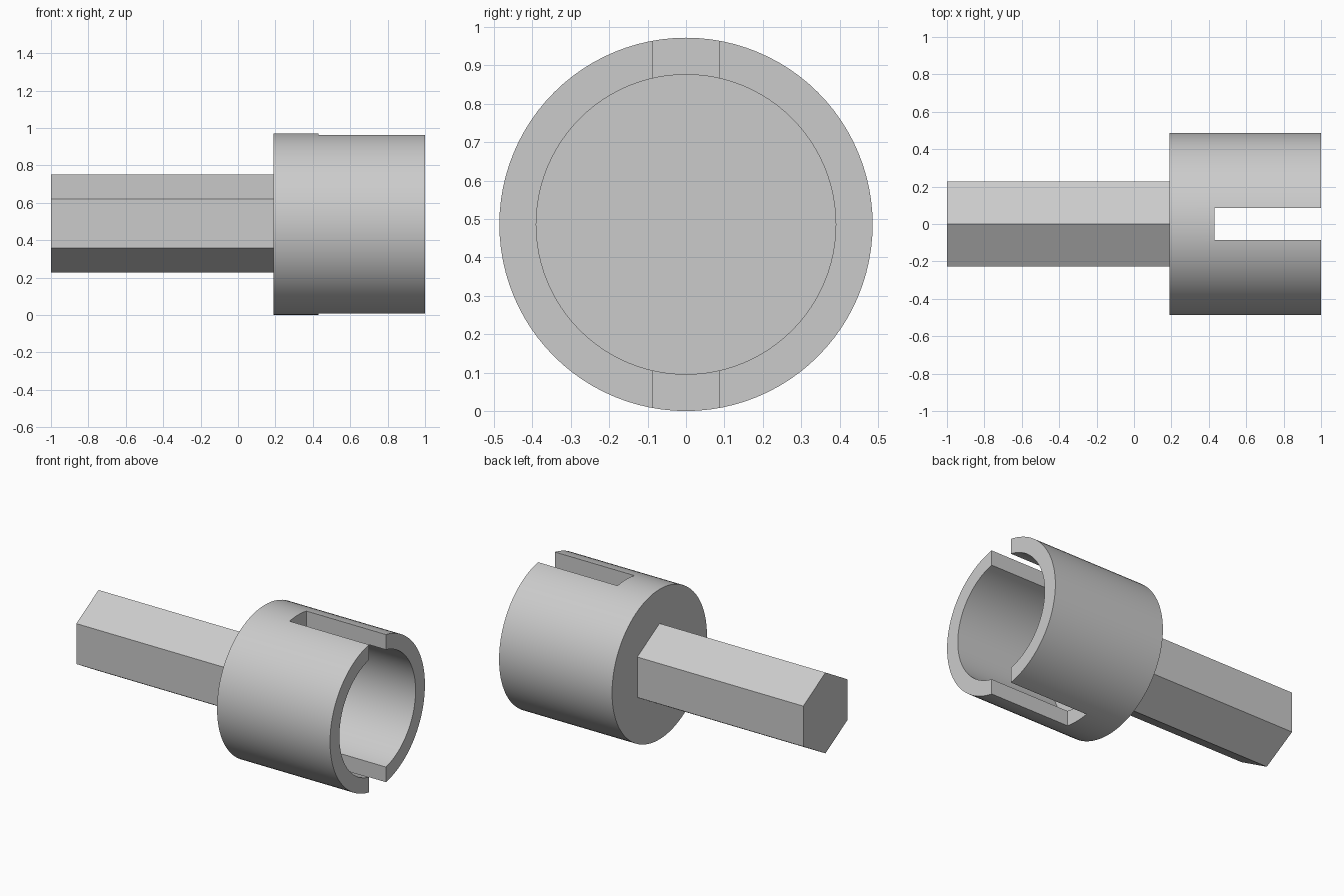
import bpy
import bmesh
import math
from mathutils import Matrix, Vector

if "Cube" in bpy.data.objects:
    bpy.data.objects.remove(bpy.data.objects["Cube"])

AXIS_Z = 0.486                 # height of the shared axis
RADIUS, BORE = 0.486, 0.39     # cup radii
BACK, FLOOR, SLOT_END, RIM = 0.19, 0.29, 0.43, 1.0
SLOT_WIDTH = 0.172
HEX_RADIUS = 0.262

grey = bpy.data.materials.new("light grey")
grey.use_nodes = True
colour = (0.6, 0.6, 0.6, 1)
grey.diffuse_color = colour
grey.node_tree.nodes["Principled BSDF"].inputs["Base Color"].default_value = colour


def make_object(name, bm):
    bmesh.ops.recalc_face_normals(bm, faces=bm.faces)
    mesh = bpy.data.meshes.new(name)
    bm.to_mesh(mesh)
    bm.free()
    mesh.materials.append(grey)
    obj = bpy.data.objects.new(name, mesh)
    bpy.context.collection.objects.link(obj)
    return obj


# Slotted cup: lathe the wall and floor around the x axis
bm = bmesh.new()
profile = [(BACK, 0), (BACK, RADIUS), (RIM, RADIUS), (RIM, BORE), (FLOOR, BORE), (FLOOR, 0)]
verts = [bm.verts.new((x, 0, AXIS_Z + r)) for x, r in profile]
edges = [bm.edges.new(pair) for pair in zip(verts, verts[1:])]
bmesh.ops.spin(bm, geom=verts + edges, cent=(0, 0, AXIS_Z), axis=(1, 0, 0),
               angle=math.tau, steps=96, use_duplicate=False)
bmesh.ops.remove_doubles(bm, verts=bm.verts, dist=0.0001)
# Merge each end into one flat disc
for x in (BACK, FLOOR):
    centre = [v for v in bm.verts if (v.co - Vector((x, 0, AXIS_Z))).length < 0.001]
    fan = [f for v in centre for f in v.link_faces]
    bmesh.ops.dissolve_faces(bm, faces=fan, use_verts=True)
cup = make_object("slotted_cup", bm)

# One long box cuts the top and bottom slots
bm = bmesh.new()
length = RIM - SLOT_END + 0.2
bmesh.ops.create_cube(bm, size=1, matrix=Matrix.Translation((SLOT_END + length / 2, 0, AXIS_Z))
                      @ Matrix.Diagonal((length, SLOT_WIDTH, 2, 1)))
cutter = make_object("slot_cutter", bm)
cutter.hide_render = True

cut = cup.modifiers.new("slots", 'BOOLEAN')
cut.operation = 'DIFFERENCE'
cut.solver = 'EXACT'
cut.object = cutter
bpy.context.view_layer.objects.active = cup
cup.select_set(True)
bpy.ops.object.modifier_apply(modifier=cut.name)
bpy.data.objects.remove(cutter)
bpy.ops.object.shade_smooth_by_angle(angle=math.radians(30))

# Hexagonal shaft with a corner pointing up
bm = bmesh.new()
shaft_length = BACK + 1
bmesh.ops.create_cone(bm, cap_ends=True, segments=6, radius1=HEX_RADIUS, radius2=HEX_RADIUS,
                      depth=shaft_length,
                      matrix=Matrix.Translation((BACK - shaft_length / 2, 0, AXIS_Z + 0.003))
                      @ Matrix.Rotation(math.pi / 2, 4, 'Y'))
# Turn the section if its corners landed sideways
if max(v.co.z for v in bm.verts) < AXIS_Z + HEX_RADIUS * 0.95:
    bmesh.ops.rotate(bm, verts=bm.verts, cent=(0, 0, AXIS_Z + 0.003),
                     matrix=Matrix.Rotation(math.pi / 6, 3, 'X'))
make_object("hex_shaft", bm)
